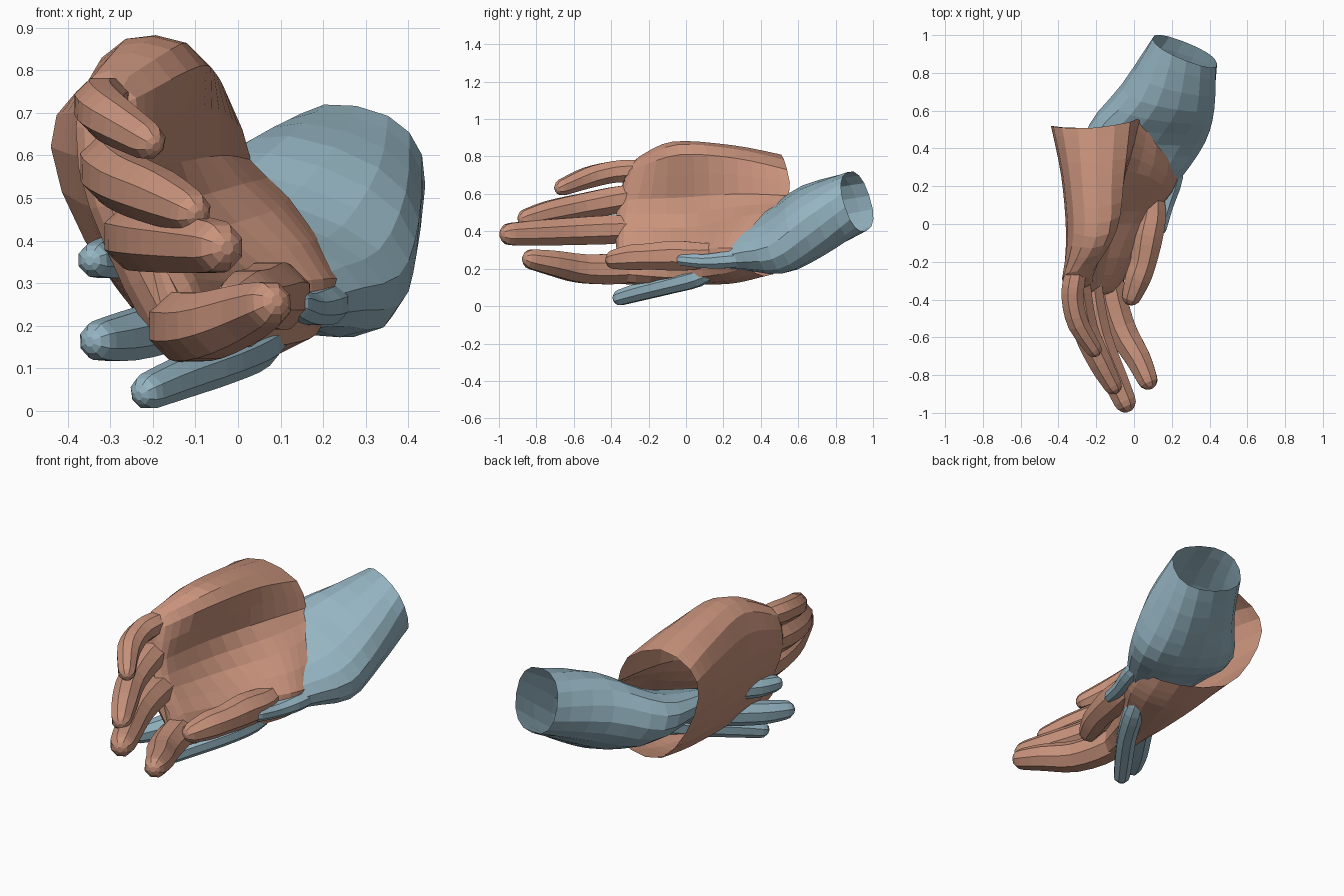
import bpy, bmesh, math
from mathutils import Vector

if "Cube" in bpy.data.objects:
    bpy.data.objects.remove(bpy.data.objects["Cube"])


def spline(pts, steps, closed=False):
    """Catmull-Rom resampling of a list of vectors (any dimension)."""
    n, out = len(pts), []
    get = (lambda i: pts[i % n]) if closed else (lambda i: pts[max(0, min(n - 1, i))])
    for i in range(n if closed else n - 1):
        a, b, c, d = (get(i + k) for k in (-1, 0, 1, 2))
        for s in range(steps):
            t = s / steps
            out.append(0.5 * (2 * b + (c - a) * t + (2 * a - 5 * b + 4 * c - d) * t * t
                              + (3 * b - a - 3 * c + d) * t ** 3))
    if not closed:
        out.append(pts[-1])
    return out


def loft(bm, rings, cap_start=False, cap_end=True):
    """Skin a list of equal rings; a cap is a fan to the ring centre."""
    vs = [[bm.verts.new(p) for p in r] for r in rings]
    n = len(vs[0])
    faces = []
    for a, b in zip(vs, vs[1:]):
        for i in range(n):
            j = (i + 1) % n
            faces.append(bm.faces.new((a[i], a[j], b[j], b[i])))
    for ring, on in ((vs[0], cap_start), (vs[-1], cap_end)):
        if on:
            mid = bm.verts.new(sum((v.co for v in ring), Vector()) / n)
            for i in range(n):
                faces.append(bm.faces.new((ring[i], ring[(i + 1) % n], mid)))
    bmesh.ops.recalc_face_normals(bm, faces=faces)


def palm(bm, rings, steps, push):
    """Skin cross-sections, open at the wrist, with a rounded web at the knuckles."""
    columns = [spline(list(col), steps) for col in zip(*rings)]
    rows = [list(r) for r in zip(*columns)]
    last = rows[-1]
    # web: each point moves in towards the opposite point so the slab stays bent
    n = len(last)
    near = [min((q for k, q in enumerate(last) if n // 4 <= abs(k - i) <= n - n // 4),
                key=lambda q: (q - p).length) for i, p in enumerate(last)]
    for inward, along in ((0.12, 0.6), (0.32, 1.0)):
        rows.append([p.lerp(q, inward) + push * along for p, q in zip(last, near)])
    loft(bm, rows)


def finger(bm, path, grow=1.0, sides=8):
    """Tapered tube along (x, y, z, radius) points with a rounded tip."""
    pts = spline([Vector(p) for p in path], 3)
    centres = [p.to_3d() for p in pts]
    radii = [p[3] * grow for p in pts]
    end_dir = (centres[-1] - centres[-2]).normalized()
    tip, r = centres[-1].copy(), radii[-1]
    for along, scale in ((0.45, 0.88), (0.8, 0.58), (0.97, 0.25)):
        centres.append(tip + end_dir * r * along)
        radii.append(r * scale)
    rings = []
    for i, c in enumerate(centres):
        d = (centres[min(i + 1, len(centres) - 1)] - centres[max(i - 1, 0)]).normalized()
        u = d.cross(Vector((0, 0, 1))).normalized()
        w = u.cross(d)
        rings.append([c + (u * math.cos(a) + w * math.sin(a)) * radii[i]
                      for a in (2 * math.pi * (k + 0.5) / sides for k in range(sides))])
    loft(bm, rings, cap_start=True)


def finish(bm, name, color):
    me = bpy.data.meshes.new(name)
    bm.to_mesh(me)
    bm.free()
    mat = bpy.data.materials.new(name + "_skin")
    mat.diffuse_color = color
    mat.use_nodes = True
    mat.node_tree.nodes["Principled BSDF"].inputs["Base Color"].default_value = mat.diffuse_color
    me.materials.append(mat)
    bpy.context.collection.objects.link(bpy.data.objects.new(name, me))


# Upper hand: palm sections, from little-finger edge round the back to the thumb and palm
wrist_rim = [(-.2, .51, .81), (-.38, .51, .75), (-.44, .52, .62), (-.36, .51, .4),
             (-.2, .5, .21), (.04, .42, .16), (.2, .33, .21), (.24, .28, .31),
             (.12, .42, .5), (.03, .55, .59), (-.02, .54, .73)]
heel = [(-.2, .25, .86), (-.34, .25, .79), (-.385, .25, .6), (-.32, .25, .37),
        (-.19, .25, .17), (.0, .24, .12), (.17, .18, .17), (.2, .17, .31),
        (.08, .25, .47), (-.04, .28, .6), (-.05, .27, .79)]
mid_palm = [(-.2, -.07, .88), (-.32, -.05, .83), (-.36, -.05, .6), (-.3, -.05, .36),
            (-.19, -.05, .16), (-.08, -.03, .115), (.05, -.03, .15), (.06, 0, .3),
            (-.09, 0, .42), (-.16, -.03, .58), (-.09, -.03, .81)]
knuckles = [(-.3, -.25, .8), (-.37, -.27, .745), (-.375, -.31, .57), (-.31, -.32, .38),
            (-.22, -.3, .2), (-.14, -.32, .115), (-.06, -.32, .17), (-.1, -.33, .31),
            (-.17, -.33, .43), (-.22, -.31, .57), (-.22, -.25, .745)]
bm = bmesh.new()
sections = [spline([Vector(p) for p in ring], 2, closed=True)
            for ring in (wrist_rim, heel, mid_palm, knuckles)]
palm(bm, sections, 4, Vector((0, -.05, 0)))

# Upper hand: little, ring, middle, index finger and thumb
for path in (
    [(-.27, -.1, .74, .03), (-.315, -.29, .725, .058), (-.325, -.4, .715, .058),
     (-.295, -.53, .685, .056), (-.215, -.66, .635, .043)],
    [(-.27, -.15, .6, .04), (-.3, -.32, .575, .072), (-.26, -.55, .535, .068),
     (-.18, -.73, .5, .063), (-.115, -.85, .47, .049)],
    [(-.23, -.15, .41, .04), (-.24, -.35, .41, .075), (-.19, -.6, .4, .074),
     (-.1, -.82, .39, .067), (-.05, -.935, .385, .06)],
    [(-.13, -.13, .22, .05), (-.13, -.33, .2, .08), (-.07, -.55, .2, .078),
     (.02, -.71, .23, .067), (.07, -.82, .25, .054)],
    [(.1, .28, .3, .03), (.1, .08, .27, .07), (.075, -.06, .27, .08), (.05, -.2, .265, .07),
     (.02, -.29, .26, .068), (-.01, -.375, .25, .053)],
):
    finger(bm, path, 1.07)
finish(bm, "upper_hand", (.58, .29, .2, 1))

# Lower hand: oval sections from little-finger edge, thumb edge and half thickness
bm = bmesh.new()
sections = []
for a, b, t in (((.1, .98, .59), (.44, .85, .53), .165),
                ((-.06, .71, .54), (.42, .64, .37), .185),
                ((-.24, .5, .45), (.38, .46, .25), .155),
                ((-.28, .28, .44), (.245, .25, .23), .1),
                ((-.29, .03, .45), (.06, .03, .16), .055)):
    a, b = Vector(a), Vector(b)
    across = (b - a) / 2
    normal = across.cross(Vector((-.38, -.88, -.27))).normalized()
    ring = []
    for k in range(16):
        c, s = math.cos(k * math.pi / 8), math.sin(k * math.pi / 8)
        ring.append((a + b) / 2 + across * math.copysign(abs(c) ** .85, c)
                    + normal * t * math.copysign(abs(s) ** .85, s))
    sections.append(ring)
palm(bm, sections, 3, Vector((-.02, -.04, -.01)))

# Lower hand: index, middle, ring, little finger and thumb
for path in (
    [(.1, .17, .2, .03), (.05, .06, .155, .055), (-.03, -.09, .115, .053),
     (-.14, -.25, .075, .05), (-.21, -.35, .046, .044)],
    [(-.02, .13, .26, .03), (-.07, .01, .235, .06), (-.15, -.12, .205, .064),
     (-.26, -.29, .175, .061), (-.325, -.4, .165, .049)],
    [(-.12, .13, .35, .03), (-.18, .02, .36, .055), (-.24, -.1, .37, .055),
     (-.3, -.2, .36, .052), (-.335, -.29, .355, .043)],
    [(-.23, .1, .43, .03), (-.26, 0, .44, .048), (-.27, -.08, .45, .048), (-.25, -.18, .46, .042)],
    [(.24, .45, .27, .03), (.215, .25, .25, .048), (.172, .1, .24, .04), (.14, -.02, .25, .036)],
):
    finger(bm, path)
finish(bm, "lower_hand", (.3, .46, .54, 1))
